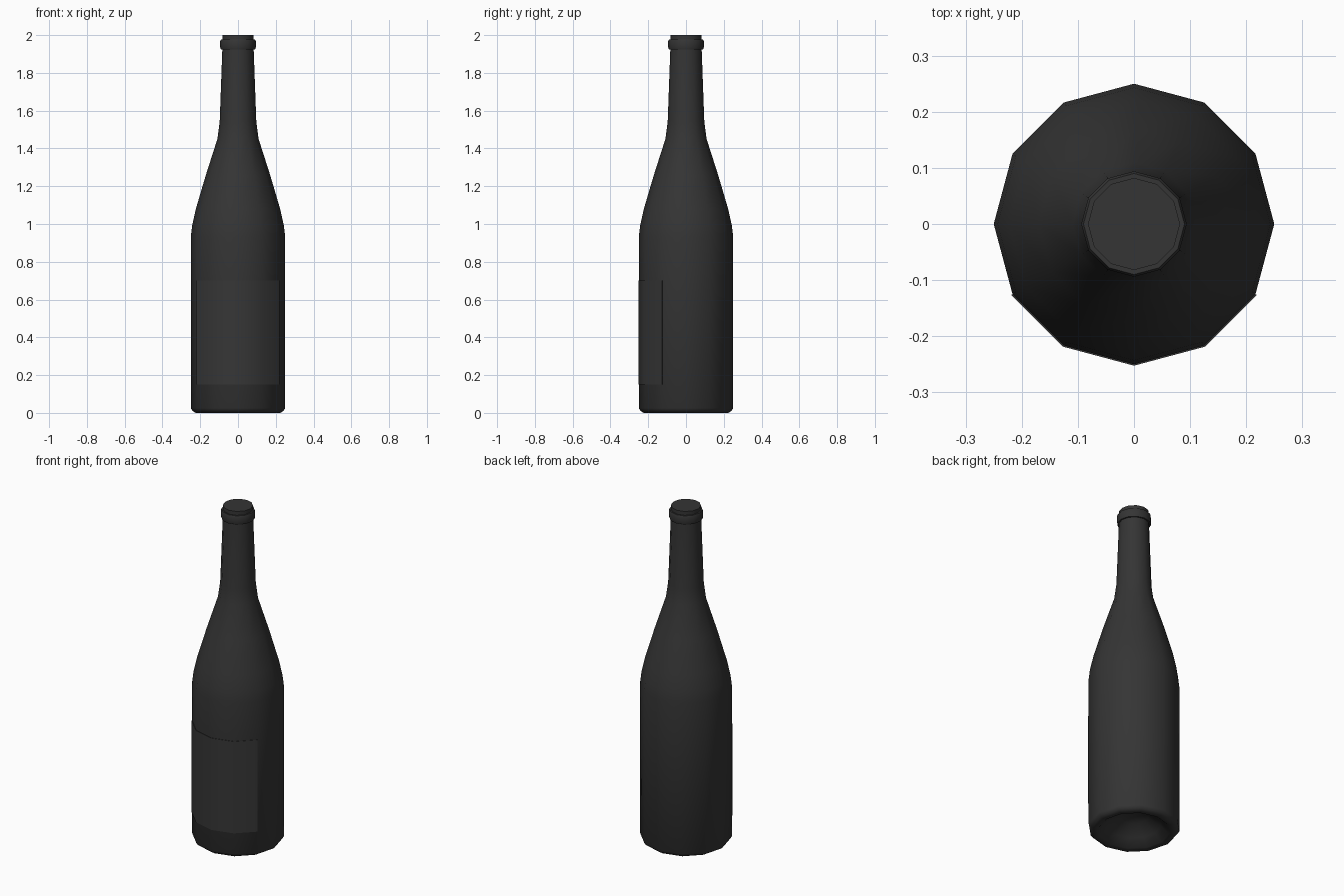
import bpy, bmesh, math

if "Cube" in bpy.data.objects:
    bpy.data.objects.remove(bpy.data.objects["Cube"])

SIDES = 12


def material(name, v):
    m = bpy.data.materials.new(name)
    m.diffuse_color = (v, v, v, 1)
    m.use_nodes = True
    m.node_tree.nodes["Principled BSDF"].inputs["Base Color"].default_value = m.diffuse_color
    return m


def lathe(name, profile, mat, start=0, steps=SIDES, closed_profile=False, angle=40):
    """Spin an (r, z) profile around z in 30 degree steps from a start index."""
    bm = bmesh.new()
    full = steps == SIDES
    cols = []
    for i in range(steps if full else steps + 1):
        a = 2 * math.pi * (start + i) / SIDES
        cols.append([bm.verts.new((r * math.cos(a), r * math.sin(a), z)) for r, z in profile])
    n = len(profile)
    for i in range(steps):
        c, d = cols[i], cols[(i + 1) % len(cols)]
        for j in range(n if closed_profile else n - 1):
            k = (j + 1) % n
            bm.faces.new((c[j], d[j], d[k], c[k]))
    if not full:
        bm.faces.new(cols[0])
        bm.faces.new(cols[-1])
    bmesh.ops.remove_doubles(bm, verts=bm.verts, dist=1e-5)
    bmesh.ops.recalc_face_normals(bm, faces=bm.faces)
    me = bpy.data.meshes.new(name)
    bm.to_mesh(me)
    bm.free()
    ob = bpy.data.objects.new(name, me)
    bpy.context.collection.objects.link(ob)
    me.materials.append(mat)
    bpy.ops.object.select_all(action='DESELECT')
    ob.select_set(True)
    bpy.context.view_layer.objects.active = ob
    bpy.ops.object.shade_smooth_by_angle(angle=math.radians(angle))
    return ob


glass = material("dark_glass", 0.035)
paper = material("dark_label", 0.037)

# Bottle: hollowed base, body, shoulder, neck, collar and flat closed mouth
lathe("bottle", [
    (0, 0.11), (0.08, 0.095), (0.15, 0.045), (0.195, 0.005), (0.225, 0),
    (0.24, 0.01), (0.25, 0.025), (0.25, 0.93), (0.243, 0.99), (0.223, 1.08),
    (0.17, 1.26), (0.109, 1.45), (0.097, 1.54), (0.083, 1.925),
    (0.091, 1.925), (0.094, 1.935), (0.094, 1.968), (0.09, 1.977),
    (0.082, 1.977), (0.082, 2.0), (0, 2.0)], glass, angle=50)

# Label: thin band over the four front sides
lathe("label", [(0.2495, 0.15), (0.2525, 0.15), (0.2525, 0.7), (0.2495, 0.7)],
      paper, start=7, steps=4, closed_profile=True)
